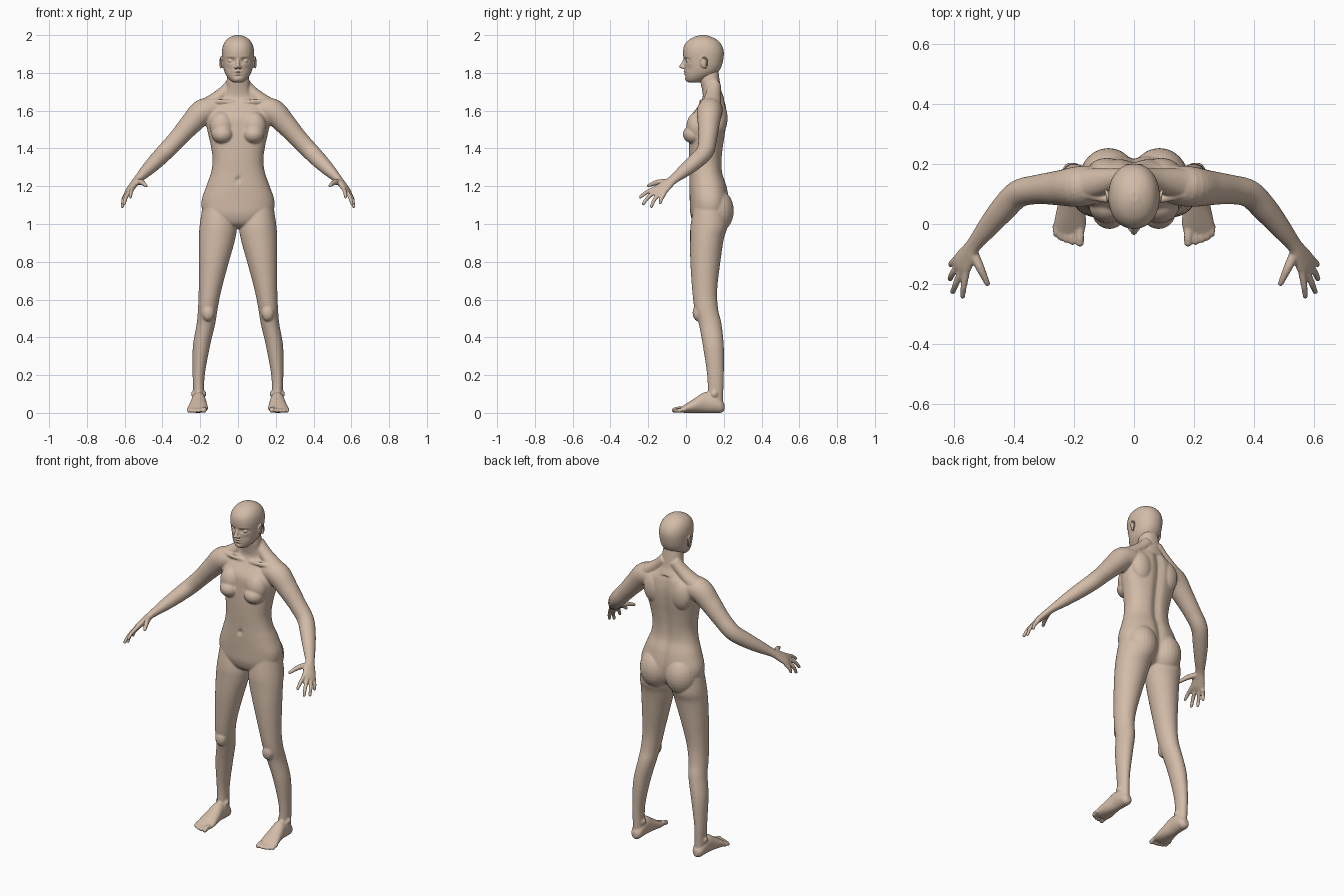
import bpy, bmesh, math
from mathutils import Vector, Matrix

skin = bpy.data.materials.new("skin")
skin.diffuse_color = (0.65, 0.5, 0.39, 1)


def spline(keys, n):
    """Catmull-Rom interpolation of key tuples."""
    k = [keys[0]] + list(keys) + [keys[-1]]
    out = []
    for i in range(1, len(k) - 2):
        for j in range(n):
            t = j / n
            out.append([0.5 * (2 * b + (c - a) * t + (2 * a - 5 * b + 4 * c - d) * t * t
                               + (3 * b - a - 3 * c + d) * t ** 3)
                        for a, b, c, d in zip(k[i - 1], k[i], k[i + 1], k[i + 2])])
    return out + [list(keys[-1])]


def loft(bm, keys, axis=None, ref=(1, 0, 0), seg=32, n=6, power=2.0):
    """Closed tube through (x, y, z, half width, half depth) keys."""
    pts = spline(keys, n)
    rings = []
    for i, p in enumerate(pts):
        c = Vector(p[:3])
        if axis:
            t = Vector(axis)
        else:
            t = (Vector(pts[min(i + 1, len(pts) - 1)][:3]) - Vector(pts[max(i - 1, 0)][:3])).normalized()
        u = Vector(ref)
        u = (u - t * u.dot(t)).normalized()
        v = t.cross(u)
        ring = []
        for s in range(seg):
            a = 2 * math.pi * s / seg
            ca, sa = math.cos(a), math.sin(a)
            x = math.copysign(abs(ca) ** (2 / power), ca)
            y = math.copysign(abs(sa) ** (2 / power), sa)
            ring.append(bm.verts.new(c + u * x * p[3] + v * y * p[4]))
        rings.append(ring)
    for r, q in zip(rings, rings[1:]):
        for s in range(seg):
            bm.faces.new((r[s], r[(s + 1) % seg], q[(s + 1) % seg], q[s]))
    bm.faces.new(rings[0][::-1])
    bm.faces.new(rings[-1])
    return [v for r in rings for v in r]


def column(bm, rows, **kw):
    """Vertical loft from (z, front y, back y, half width, centre x) rows."""
    keys = [(x, (f + b) / 2, z, w, (b - f) / 2) for z, f, b, w, x in rows]
    return loft(bm, keys, axis=(0, 0, 1), **kw)


def ball(bm, c, r, tilt=0.0):
    m = Matrix.Translation(c) @ Matrix.Rotation(tilt, 4, 'X') @ Matrix.Diagonal((*r, 1))
    bmesh.ops.create_uvsphere(bm, u_segments=24, v_segments=16, radius=1, matrix=m)


def digit(bm, points, r0, r1):
    """Finger or toe with a rounded tip."""
    k = len(points) - 1
    keys = [(*p, r0 + (r1 - r0) * i / k, r0 + (r1 - r0) * i / k) for i, p in enumerate(points)]
    loft(bm, keys, ref=(0.9, 0.3, 0.3), seg=12, n=4)
    ball(bm, points[-1], (r1, r1, r1))


def mirror(bm):
    new = bmesh.ops.duplicate(bm, geom=bm.verts[:] + bm.edges[:] + bm.faces[:])["geom"]
    for v in new:
        if isinstance(v, bmesh.types.BMVert):
            v.co.x = -v.co.x


def finish(bm, name, voxel, smooth):
    """Fuse all overlapping shells into one smooth skin."""
    bmesh.ops.recalc_face_normals(bm, faces=bm.faces)
    me = bpy.data.meshes.new(name)
    bm.to_mesh(me)
    bm.free()
    ob = bpy.data.objects.new(name, me)
    bpy.context.collection.objects.link(ob)
    me.materials.append(skin)
    rm = ob.modifiers.new("fuse", 'REMESH')
    rm.mode = 'VOXEL'
    rm.voxel_size = voxel
    rm.use_smooth_shade = True
    sm = ob.modifiers.new("soften", 'SMOOTH')
    sm.factor = 0.5
    sm.iterations = smooth


# ---- body: one side first, then mirrored ----
body = bmesh.new()
# leg
column(body, [(1.14, .05, .20, .07, .11), (1.0, .025, .22, .097, .105), (.92, .022, .20, .096, .111),
              (.8, .023, .182, .08, .128), (.65, .033, .165, .06, .148), (.55, .045, .17, .052, .16),
              (.47, .068, .188, .049, .17), (.35, .09, .2, .045, .194), (.2, .112, .2, .032, .208),
              (.1, .115, .197, .029, .208), (.04, .11, .195, .03, .207)])
ball(body, (.158, .065, .53), (.034, .03, .045))           # kneecap
for x in (.18, .236):
    ball(body, (x, .15, .1), (.012, .018, .018))           # ankle bones
# foot and toes
loft(body, [(.206, .203, .03, .016, .018), (.206, .185, .036, .031, .036), (.207, .15, .05, .037, .05),
            (.208, .1, .055, .039, .055), (.21, .05, .04, .047, .04), (.213, 0, .024, .054, .024),
            (.216, -.03, .015, .05, .013)], axis=(0, -1, 0))
for x, y, r in ((.18, -.062, .014), (.206, -.06, .0105), (.226, -.054, .01), (.244, -.046, .01), (.26, -.034, .01)):
    digit(body, [(x + .002, .0, r + .008), (x, y / 2 - .01, r + .006), (x, y, r)], r, r)
# arm and palm
across = (.5, .8, -.35)
loft(body, [(.10, .135, 1.60, .06, .06), (.18, .125, 1.597, .068, .068), (.25, .12, 1.53, .058, .058),
            (.32, .115, 1.452, .049, .049), (.385, .1, 1.383, .046, .046), (.44, .045, 1.327, .043, .041),
            (.49, -.015, 1.277, .035, .032), (.532, -.068, 1.235, .027, .021), (.552, -.1, 1.21, .034, .019),
            (.572, -.133, 1.182, .042, .017), (.583, -.15, 1.166, .038, .012)], ref=across, seg=24)
# fingers and thumb
for base, mid, tip in (((.558, -.16, 1.19), (.567, -.21, 1.167), (.57, -.241, 1.143)),
                       ((.574, -.155, 1.176), (.593, -.2, 1.142), (.603, -.226, 1.106)),
                       ((.585, -.138, 1.165), (.606, -.168, 1.128), (.612, -.183, 1.093)),
                       ((.59, -.115, 1.16), (.606, -.13, 1.135), (.61, -.136, 1.112))):
    digit(body, [base, mid, tip], .0125, .009)
digit(body, [(.54, -.085, 1.222), (.515, -.14, 1.222), (.5, -.172, 1.214), (.488, -.198, 1.203)], .018, .0095)
# buttock, breast, shoulder muscle, shoulder blade, collarbone
ball(body, (.085, .155, 1.07), (.095, .098, .12))
ball(body, (.082, .043, 1.475), (.058, .06, .05))
ball(body, (.085, .06, 1.515), (.065, .058, .08))
loft(body, [(.03, .15, 1.74, .035, .035), (.08, .145, 1.69, .04, .035), (.15, .135, 1.637, .05, .04),
            (.2, .125, 1.61, .05, .045)], seg=20, ref=(0, 1, 0))
ball(body, (.09, .175, 1.56), (.065, .045, .09))
loft(body, [(.02, .085, 1.645, .012, .012), (.09, .082, 1.648, .012, .012), (.17, .1, 1.648, .014, .014)],
     seg=12, ref=(0, 0, 1))
mirror(body)
# torso and neck, with a groove down the spine
torso = column(body, [(.975, .09, .15, .03, 0), (1.0, .045, .2, .12, 0), (1.05, .024, .225, .18, 0),
                      (1.12, .02, .23, .193, 0), (1.2, .018, .217, .168, 0), (1.27, .018, .195, .143, 0),
                      (1.34, .016, .192, .134, 0), (1.42, .016, .2, .145, 0), (1.5, .02, .212, .163, 0),
                      (1.57, .028, .218, .172, 0), (1.63, .068, .212, .145, 0), (1.67, .088, .2, .088, 0),
                      (1.71, .085, .186, .066, 0), (1.76, .075, .178, .06, 0), (1.82, .07, .17, .05, 0)],
               seg=64, power=2.3)
for v in torso:
    if v.co.y > .12 and v.co.z < 1.66:
        v.co.y -= .014 * math.exp(-(v.co.x / .025) ** 2)
    if v.co.y < .1:                                        # navel
        v.co.y += .012 * math.exp(-(v.co.x / .01) ** 2 - ((v.co.z - 1.235) / .014) ** 2)
for v in body.verts:                                       # flat soles
    v.co.z = max(v.co.z, 0)
finish(body, "body", .005, 4)

# ---- head: ears and eyes mirrored, then skull and face ----
head = bmesh.new()
ball(head, (.038, .014, 1.864), (.016, .014, .011))        # eye
ball(head, (.011, -.014, 1.829), (.009, .011, .008))       # nostril wing
ball(head, (.082, .09, 1.853), (.009, .016, .027), .2)     # ear
rim = [(.09 + .004 * math.sin(a), .094 + .02 * math.sin(a), 1.853 + .03 * math.cos(a), .0045, .0045)
       for a in (-1.2, -.4, .4, 1.2, 2, 2.8)]
loft(head, rim, seg=10, ref=(1, 0, 0), n=4)
mirror(head)
skull = column(head, [(1.748, .02, .07, .022, 0), (1.757, .004, .09, .037, 0), (1.775, -.003, .125, .054, 0),
                      (1.8, -.006, .165, .069, 0), (1.83, -.008, .186, .078, 0), (1.87, -.012, .197, .083, 0),
                      (1.91, -.016, .2, .085, 0), (1.945, -.009, .19, .079, 0), (1.972, .012, .168, .064, 0),
                      (1.99, .042, .136, .041, 0), (2.0, .075, .105, .014, 0)], seg=96, n=10, power=2.15)
# face relief: x, z, spread x, spread z, push back
face = [(.036, 1.866, .02, .013, .014), (.04, 1.885, .025, .007, -.003), (.05, 1.825, .018, .02, .004),
        (0, 1.8065, .017, .005, -.007), (0, 1.8005, .026, .0025, .004), (0, 1.793, .015, .005, -.006),
        (0, 1.783, .02, .004, .004), (0, 1.765, .016, .01, -.004)]
for v in skull:
    if v.co.y < .08:
        v.co.y += sum(d * math.exp(-((abs(v.co.x) - x) / sx) ** 2 - ((v.co.z - z) / sz) ** 2)
                      for x, z, sx, sz, d in face)
# nose and upper neck
loft(head, [(0, .0, 1.88, .009, .012), (0, -.006, 1.862, .009, .013), (0, -.018, 1.842, .011, .013),
            (0, -.026, 1.832, .011, .011), (0, -.02, 1.824, .008, .006)], axis=(0, 0, 1), seg=20)
column(head, [(1.72, .088, .18, .055, 0), (1.78, .07, .174, .055, 0), (1.84, .07, .17, .05, 0)])
finish(head, "head", .003, 3)
